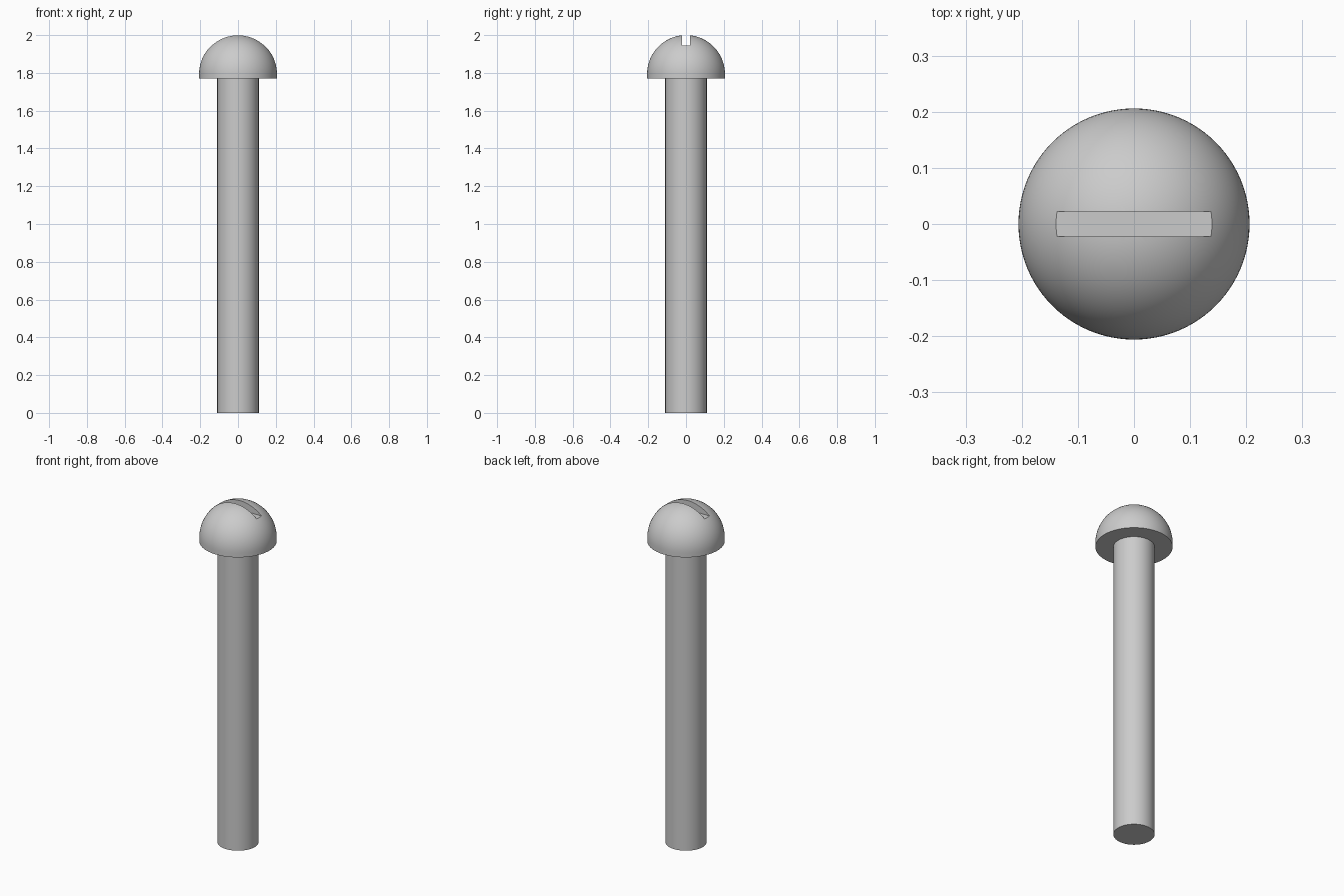
import bpy
import bmesh
from math import sin, cos, pi, radians

SEGMENTS = 96
HEAD_R, HEAD_BASE, DOME_Z = 0.206, 1.77, 1.794
SHANK_R = 0.11
SLOT_WIDTH, SLOT_FLOOR = 0.045, 1.946

cube = bpy.data.objects.get("Cube")
if cube:
    bpy.data.objects.remove(cube, do_unlink=True)

steel = bpy.data.materials.new("grey_steel")
steel.use_nodes = True
GREY = (0.6, 0.6, 0.6, 1)
steel.diffuse_color = GREY
steel.node_tree.nodes["Principled BSDF"].inputs["Base Color"].default_value = GREY


def lathe(name, profile):
    """Revolve a profile of (radius, height) points about the z axis."""
    bm = bmesh.new()
    verts = [bm.verts.new((r, 0, z)) for r, z in profile]
    edges = [bm.edges.new(pair) for pair in zip(verts, verts[1:])]
    bmesh.ops.spin(bm, geom=verts + edges, cent=(0, 0, 0), axis=(0, 0, 1),
                   angle=2 * pi, steps=SEGMENTS)
    bmesh.ops.remove_doubles(bm, verts=bm.verts, dist=0.0001)
    bmesh.ops.recalc_face_normals(bm, faces=bm.faces)
    mesh = bpy.data.meshes.new(name)
    bm.to_mesh(mesh)
    bm.free()
    mesh.materials.append(steel)
    obj = bpy.data.objects.new(name, mesh)
    bpy.context.collection.objects.link(obj)
    return obj


def activate(obj):
    bpy.ops.object.select_all(action="DESELECT")
    obj.select_set(True)
    bpy.context.view_layer.objects.active = obj


# Shank: plain cylinder, tucked slightly into the head
shank = lathe("shank", [(0, 0), (SHANK_R, 0), (SHANK_R, HEAD_BASE + 0.01),
                        (0, HEAD_BASE + 0.01)])

# Head: dome on a short straight rim
RINGS = 24
dome = [(HEAD_R * cos(i / RINGS * pi / 2), DOME_Z + HEAD_R * sin(i / RINGS * pi / 2))
        for i in range(RINGS)]
head = lathe("domed_head", [(0, HEAD_BASE), (HEAD_R, HEAD_BASE)] + dome
             + [(0, DOME_Z + HEAD_R)])

# Driver slot cut across the dome
bpy.ops.mesh.primitive_cube_add(size=1, location=(0, 0, SLOT_FLOOR + 0.1))
cutter = bpy.context.object
cutter.name = "slot_cutter"
cutter.scale = (1, SLOT_WIDTH, 0.2)
cutter.hide_render = True
cutter.data.materials.append(steel)
slot = head.modifiers.new("slot", "BOOLEAN")
slot.operation = "DIFFERENCE"
slot.solver = "EXACT"
slot.object = cutter
activate(head)
bpy.ops.object.modifier_apply(modifier=slot.name)
bpy.data.objects.remove(cutter, do_unlink=True)

for part in (shank, head):
    activate(part)
    bpy.ops.object.shade_smooth_by_angle(angle=radians(35))
